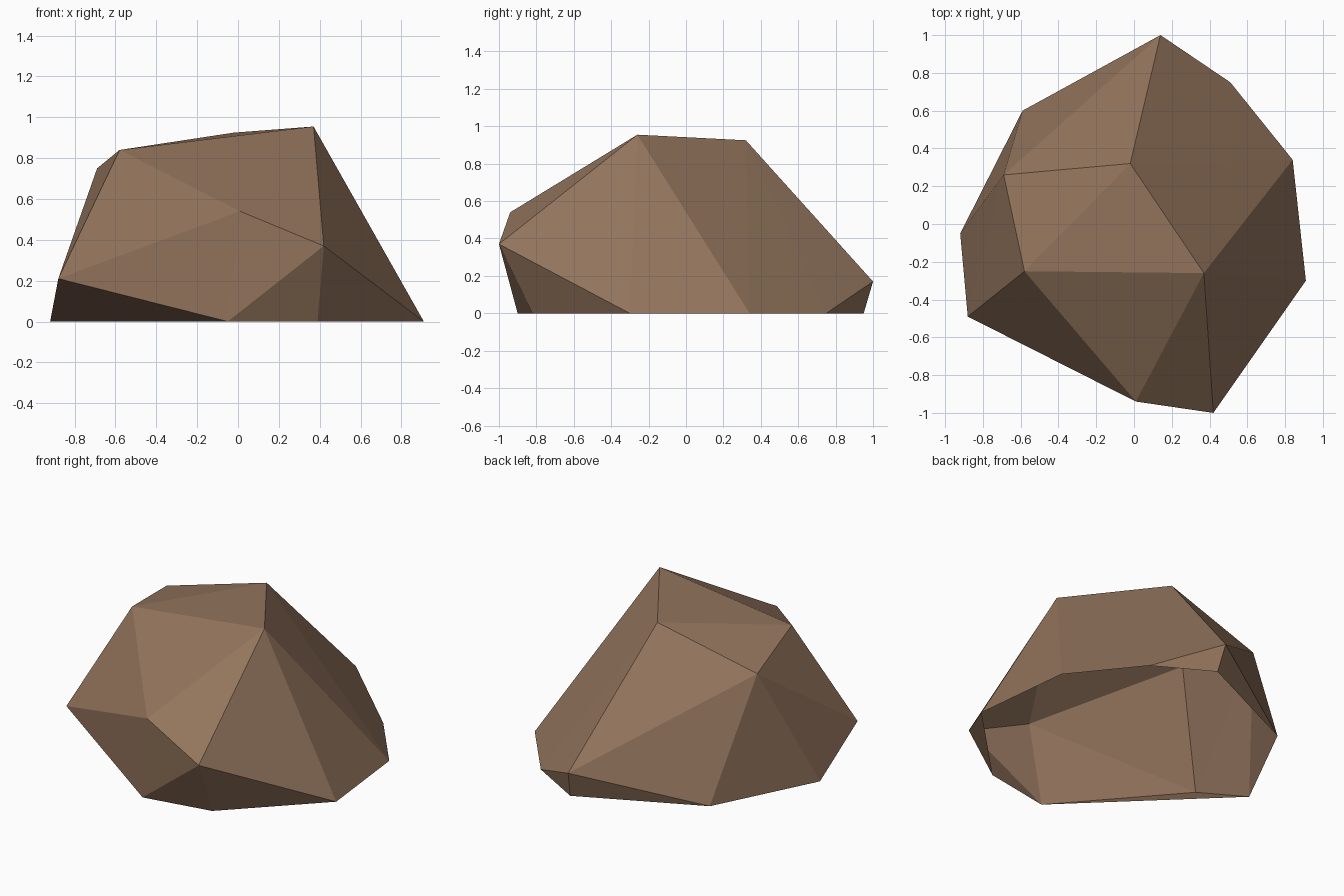
import bpy
import bmesh

if "Cube" in bpy.data.objects:
    bpy.data.objects.remove(bpy.data.objects["Cube"])

# Corner points of the boulder, grouped by height
ground = [(0.91, -0.30), (0.84, 0.34), (0.51, 0.75), (0.16, 0.95),
          (-0.59, 0.60), (-0.92, -0.05), (-0.05, -0.90), (0.39, -0.82)]
sides = [(0.14, 1.00, 0.17), (0.42, -1.00, 0.37), (0.01, -0.94, 0.54), (-0.88, -0.49, 0.21)]
crown = [(-0.69, 0.26, 0.75), (-0.58, -0.25, 0.84), (0.37, -0.26, 0.955), (-0.02, 0.32, 0.925)]

# Faceted shell: convex hull of the corners
bm = bmesh.new()
for p in [(x, y, 0.0) for x, y in ground] + sides + crown:
    bm.verts.new(p)
bmesh.ops.convex_hull(bm, input=bm.verts[:])
bmesh.ops.recalc_face_normals(bm, faces=bm.faces[:])

# The underside is open: remove the faces lying on the ground
base = [f for f in bm.faces if all(v.co.z < 0.001 for v in f.verts)]
bmesh.ops.delete(bm, geom=base, context='FACES')

mesh = bpy.data.meshes.new("boulder")
bm.to_mesh(mesh)
bm.free()
boulder = bpy.data.objects.new("boulder", mesh)
bpy.context.collection.objects.link(boulder)

# Single brown stone colour
stone = bpy.data.materials.new("brown stone")
stone.diffuse_color = (0.29, 0.175, 0.108, 1.0)
stone.use_nodes = True
stone.node_tree.nodes["Principled BSDF"].inputs["Base Color"].default_value = stone.diffuse_color
mesh.materials.append(stone)
